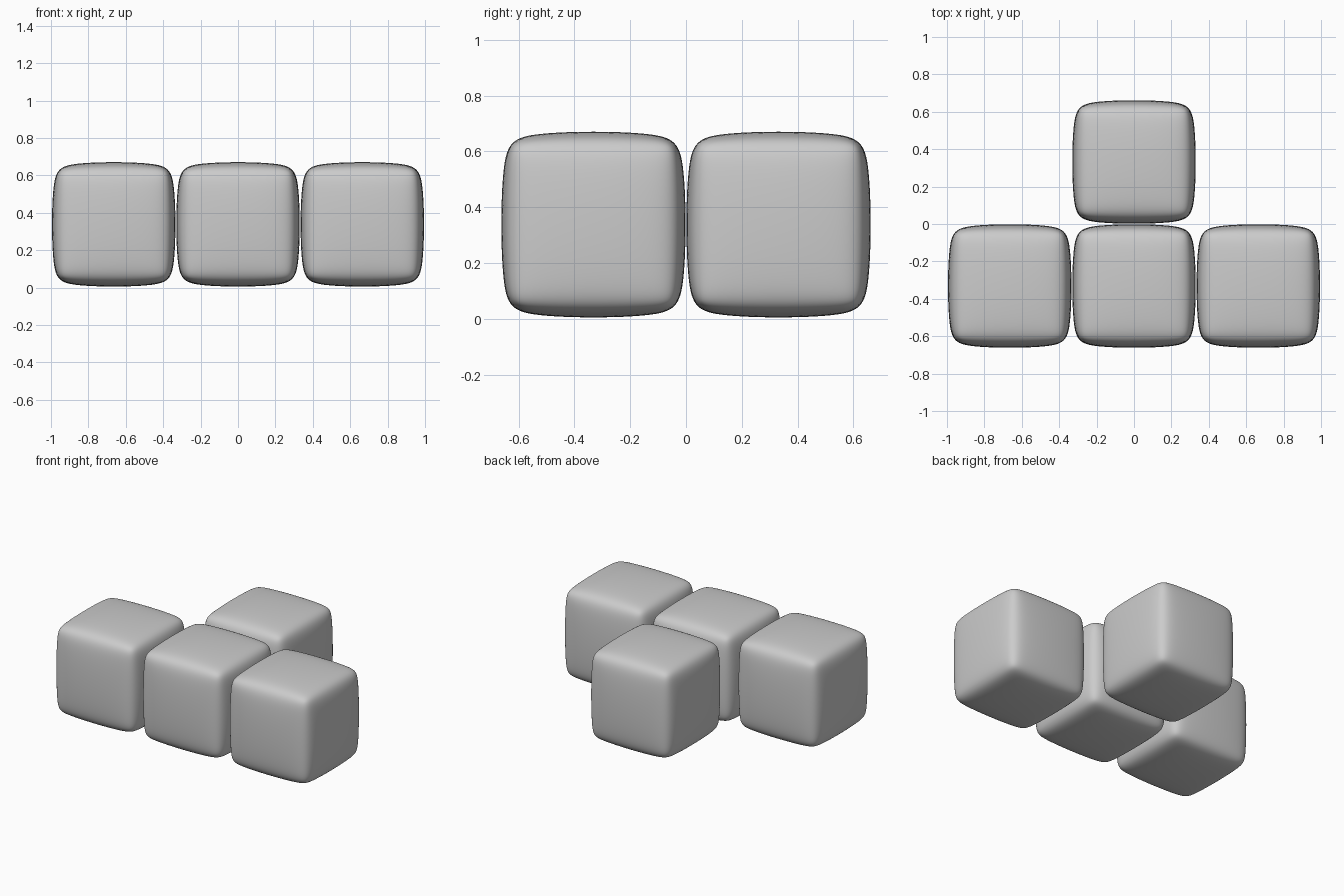
import bpy, bmesh
from mathutils import Matrix

if "Cube" in bpy.data.objects:
    bpy.data.objects.remove(bpy.data.objects["Cube"])

SIZE = (0.671, 0.671, 0.676)   # finished block dimensions
BEVEL = 0.068


def soft_block(name, x, y):
    # Chamfered cube, smoothed by subdivision into a softly bulging block
    me = bpy.data.meshes.new(name)
    bm = bmesh.new()
    bmesh.ops.create_cube(bm, size=0.676)
    bmesh.ops.bevel(bm, geom=bm.edges[:], offset=BEVEL, offset_type='OFFSET',
                    segments=1, profile=0.5, affect='EDGES')
    bmesh.ops.recalc_face_normals(bm, faces=bm.faces[:])
    for f in bm.faces:
        f.smooth = True
    bm.to_mesh(me)
    bm.free()
    ob = bpy.data.objects.new(name, me)
    bpy.context.collection.objects.link(ob)
    sub = ob.modifiers.new("soften", 'SUBSURF')
    sub.levels = sub.render_levels = 4
    # Fit the smoothed block to its exact size
    bpy.context.view_layer.update()
    dims = ob.dimensions.copy()
    me.transform(Matrix.Diagonal([s / d for s, d in zip(SIZE, dims)] + [1]))
    ob.location = (x, y, SIZE[2] / 2)
    return ob


# Row of three blocks at the front
for name, x in (("left_block", -0.6645), ("middle_block", 0), ("right_block", 0.6645)):
    soft_block(name, x, -0.3315)

# Single block behind the middle
soft_block("back_block", 0, 0.3315)
